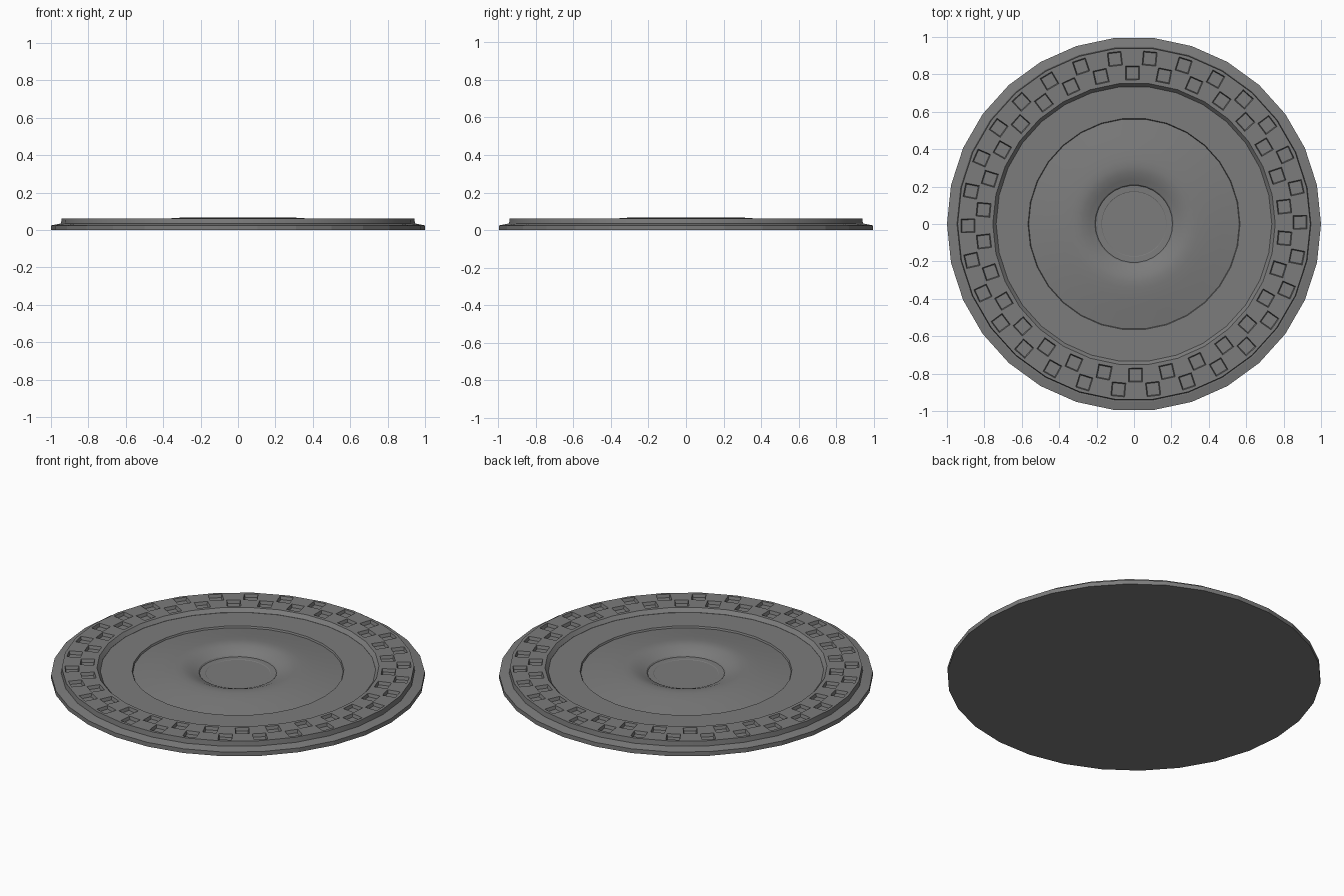
import bpy, bmesh, math
from mathutils import Matrix

SIDES = 30
TOP = 0.063

old = bpy.data.objects.get("Cube")
if old:
    bpy.data.objects.remove(old, do_unlink=True)

grey = bpy.data.materials.new("iron grey")
grey.use_nodes = True
colour = (0.2, 0.2, 0.2, 1)
grey.diffuse_color = colour
grey.node_tree.nodes["Principled BSDF"].inputs["Base Color"].default_value = colour


def add_object(name, bm):
    bmesh.ops.recalc_face_normals(bm, faces=bm.faces)
    mesh = bpy.data.meshes.new(name)
    bm.to_mesh(mesh)
    bm.free()
    mesh.materials.append(grey)
    obj = bpy.data.objects.new(name, mesh)
    bpy.context.collection.objects.link(obj)
    return obj


def lathe(name, profile, closed=False):
    """Revolve a list of (radius, height) points about the z axis."""
    bm = bmesh.new()
    verts = [bm.verts.new((r, 0, z)) for r, z in profile]
    pairs = list(zip(verts, verts[1:])) + ([(verts[-1], verts[0])] if closed else [])
    edges = [bm.edges.new(p) for p in pairs]
    bmesh.ops.spin(bm, geom=verts + edges, cent=(0, 0, 0), axis=(0, 0, 1),
                   angle=math.tau, steps=SIDES, use_duplicate=False)
    bmesh.ops.remove_doubles(bm, verts=bm.verts, dist=0.0001)
    return add_object(name, bm)


def smooth(obj, degrees):
    bpy.ops.object.select_all(action='DESELECT')
    obj.select_set(True)
    bpy.context.view_layer.objects.active = obj
    bpy.ops.object.shade_smooth_by_angle(angle=math.radians(degrees))


# Base plate: flat underside, bevelled rim and raised inner floor
base = lathe("base_plate", [
    (0, 0), (1, 0), (1, 0.025), (0.953, 0.034), (0.76, 0.034),
    (0.755, 0.041), (0.567, 0.041), (0.563, 0.031), (0.5, 0.02), (0, 0.02)])
smooth(base, 8)

# Swelling dome, dipping to the sunken hub
dome = lathe("centre_dome", [
    (0.564, 0.031), (0.48, 0.045), (0.40, 0.058), (0.345, 0.0645),
    (0.31, 0.066), (0.275, 0.061), (0.24, 0.047), (0.212, 0.035)])
smooth(dome, 40)
hub = lathe("hub", [(0.212, 0.035), (0.206, 0.027), (0.175, 0.026), (0.172, 0.024), (0, 0.024)])
smooth(hub, 8)

# Raised outer ring
ring = lathe("tread_ring", [
    (0.737, 0.03), (0.737, 0.042), (0.755, TOP), (0.943, TOP), (0.947, 0.03)], closed=True)

# Two staggered rows of tapered square pits
bm = bmesh.new()
depth, height = 0.018, 0.04
for row, radius in enumerate((0.888, 0.808)):
    for i in range(SIDES):
        turn = math.radians((i + row / 2) * 360 / SIDES + 0.6)
        place = (Matrix.Rotation(turn, 4, 'Z')
                 @ Matrix.Translation((radius, 0, TOP - depth + height / 2))
                 @ Matrix.Rotation(math.pi / 4, 4, 'Z'))
        bmesh.ops.create_cone(bm, cap_ends=True, segments=4, depth=height,
                              radius1=0.032 * math.sqrt(2), radius2=0.043 * math.sqrt(2),
                              matrix=place)
cutter = add_object("pit_cutter", bm)
cut = ring.modifiers.new("pits", 'BOOLEAN')
cut.operation = 'DIFFERENCE'
cut.solver = 'EXACT'
cut.use_self = True
cut.object = cutter
bpy.context.view_layer.objects.active = ring
bpy.ops.object.modifier_apply(modifier=cut.name)
bpy.data.objects.remove(cutter, do_unlink=True)
smooth(ring, 15)
